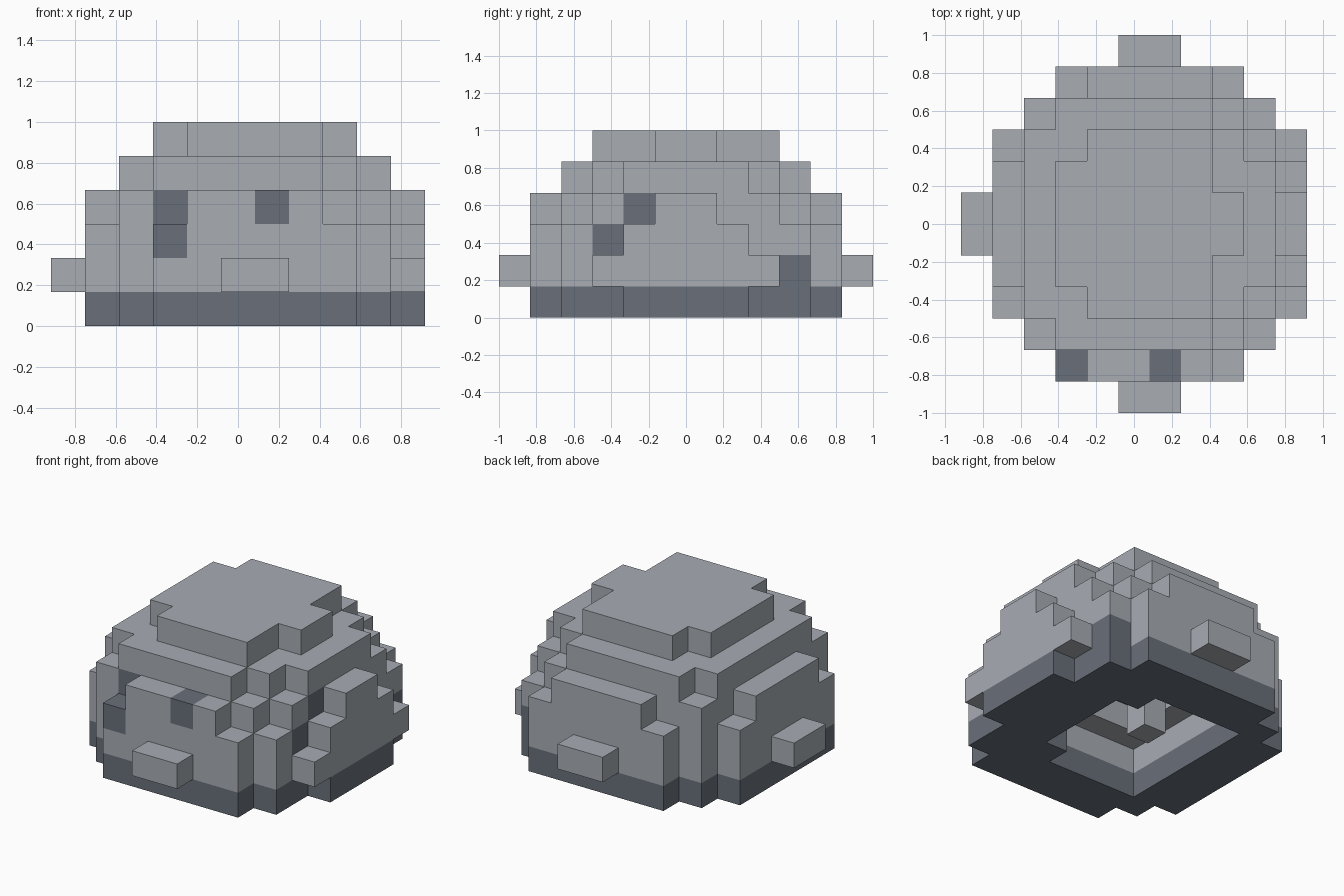
import bpy
import bmesh
from mathutils import Vector

cube = bpy.data.objects.get("Cube")
if cube:
    bpy.data.objects.remove(cube, do_unlink=True)

U = 1 / 6                                   # block size
ORIGIN = Vector((-5.5 * U, -6 * U, 0))


def material(name, rgb):
    m = bpy.data.materials.new(name)
    m.use_nodes = True
    m.diffuse_color = (*rgb, 1)
    m.node_tree.nodes["Principled BSDF"].inputs["Base Color"].default_value = (*rgb, 1)
    return m


light = material("light_grey", (0.392, 0.418, 0.456))
dark = material("slate_grey", (0.141, 0.159, 0.195))

# Block spans in x for each layer, from the outer row to the middle row
LAYERS = [
    [(3, 8), (2, 9), (1, 9), (1, 10), (1, 10)],
    [(3, 8), (2, 9), (1, 10), (1, 10), (1, 10)],
    [(3, 8), (2, 9), (1, 9), (1, 10), (1, 10)],
    [(4, 7), (2, 8), (2, 9), (1, 9), (1, 10)],
    [None, (3, 7), (2, 8), (2, 9), (2, 9)],
    [None, None, (4, 7), (3, 7), (3, 8)],
]

# Domed body, mirrored front to back
cells = {}
for k, rows in enumerate(LAYERS):
    for r, span in enumerate(rows, start=1):
        if span:
            for i in range(span[0], span[1] + 1):
                for j in (r, 11 - r):
                    cells[i, j, k] = "base" if k == 0 else "dome"

# Hollow underside, narrowing upwards
for k in (0, 1):
    for i in range(3, 8):
        for j in range(3, 9):
            if not (i == 7 and j in (3, 8)):
                cells.pop((i, j, k), None)
for i in range(4, 7):
    for j in range(4, 8):
        cells.pop((i, j, 2), None)
for k in (1, 2):
    cells[4, 5, k] = "inner_peg"

# Small feet on three sides
for n in (5, 6):
    cells[n, 0, 1] = "front_nub"
    cells[n, 11, 1] = "back_nub"
    cells[0, n, 1] = "right_nub"

# Dark blocks: eyes and side spots
for c in ((3, 1, 2), (3, 2, 3)):
    cells[c] = "right_eye"
cells[6, 1, 3] = "left_eye"
for c in ((9, 3, 2), (9, 4, 3), (9, 9, 1)):
    cells[c] = "side_spots"

DARK_PARTS = {"base", "right_eye", "left_eye", "side_spots"}


def build(part):
    """Make one part from the exposed sides of its blocks."""
    bm = bmesh.new()
    for c in (c for c, p in cells.items() if p == part):
        middle = Vector(c) + Vector((0.5, 0.5, 0.5))
        for axis in range(3):
            for sign in (-1, 1):
                n = [0, 0, 0]
                n[axis] = sign
                if tuple(a + b for a, b in zip(c, n)) in cells:
                    continue
                n = Vector(n)
                a = Vector((0, 0, 0))
                a[(axis + 1) % 3] = 0.5
                b = n.cross(a)
                f = middle + n * 0.5
                corners = (f - a - b, f + a - b, f + a + b, f - a + b)
                bm.faces.new([bm.verts.new(ORIGIN + p * U) for p in corners])
    bmesh.ops.remove_doubles(bm, verts=bm.verts, dist=0.001)
    mesh = bpy.data.meshes.new(part)
    bm.to_mesh(mesh)
    bm.free()
    mesh.materials.append(dark if part in DARK_PARTS else light)
    bpy.context.scene.collection.objects.link(bpy.data.objects.new(part, mesh))


for part in sorted(set(cells.values())):
    build(part)
